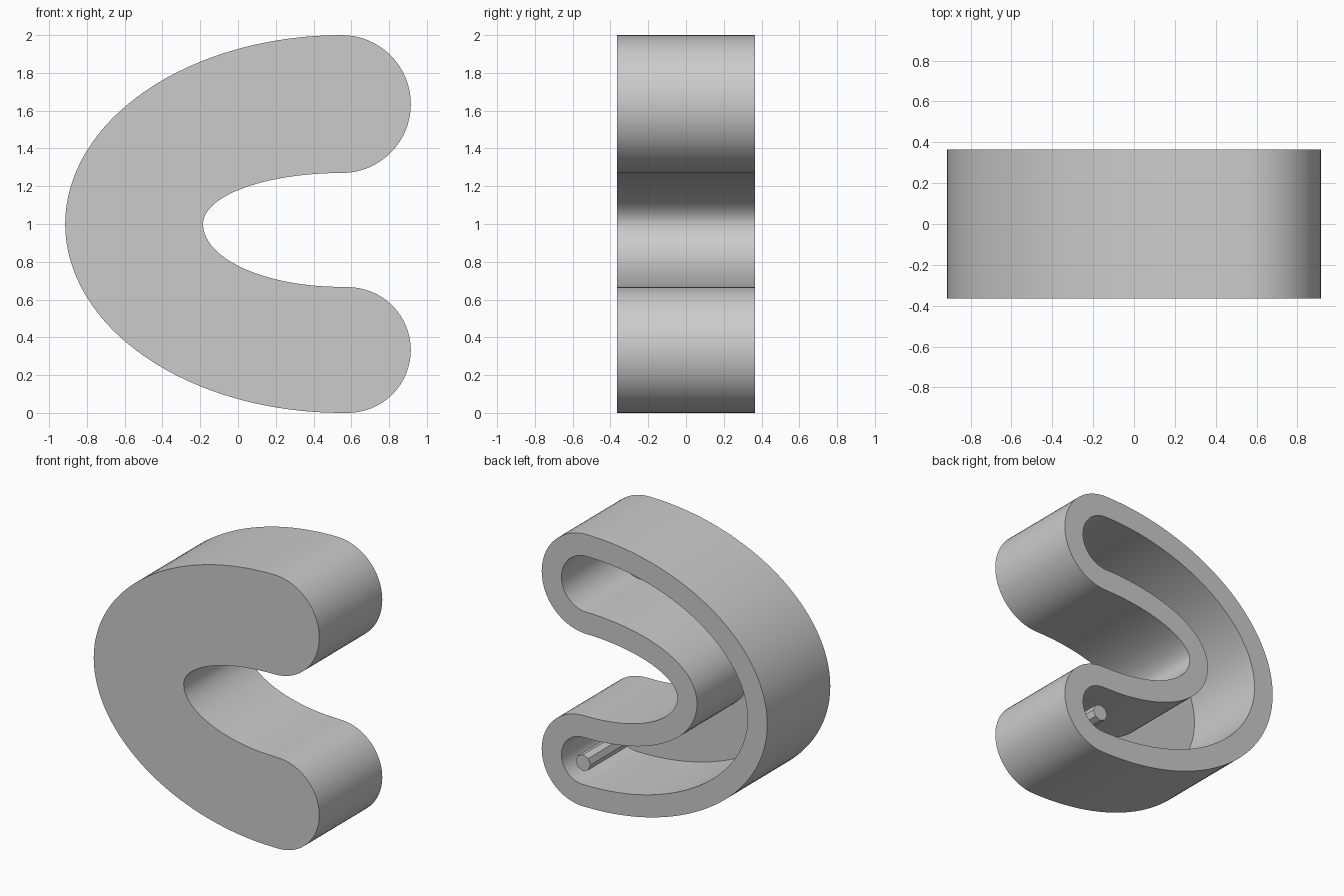
import bpy, bmesh, math
from mathutils import Matrix, Vector

cube = bpy.data.objects.get("Cube")
if cube:
    bpy.data.objects.remove(cube, do_unlink=True)

FRONT, BACK = -0.365, 0.365
WALL, FLOOR = 0.16, 0.10

grey = bpy.data.materials.new("plain grey")
grey.use_nodes = True
grey.diffuse_color = (0.6, 0.6, 0.6, 1)
grey.node_tree.nodes["Principled BSDF"].inputs["Base Color"].default_value = (0.6, 0.6, 0.6, 1)


def arc(cx, cz, rx, rz, start, end, steps):
    """Points along an elliptical arc, in the x-z plane."""
    angles = [math.radians(start + (end - start) * i / steps) for i in range(steps + 1)]
    return [Vector((cx + rx * math.cos(a), cz + rz * math.sin(a))) for a in angles]


def inset(points, distance):
    """Offset a counter-clockwise outline inwards."""
    result = []
    for i, p in enumerate(points):
        before = (p - points[i - 1]).normalized()
        after = (points[(i + 1) % len(points)] - p).normalized()
        t = (before + after).normalized()
        result.append(p + Vector((-t.y, t.x)) * distance)
    return result


def add_object(name, bm):
    bmesh.ops.recalc_face_normals(bm, faces=bm.faces)
    mesh = bpy.data.meshes.new(name)
    bm.to_mesh(mesh)
    bm.free()
    mesh.materials.append(grey)
    obj = bpy.data.objects.new(name, mesh)
    bpy.context.collection.objects.link(obj)
    return obj


# Outline of the open curved body: outer sweep, lower tip, inner sweep, upper tip
path = arc(0.55, 1.0, 1.465, 1.0, 90, 270, 64)
path += arc(0.58, 0.333, 0.335, 0.333, -90, 90, 32)
path += arc(0.55, 1.0, 0.735, 0.333, 270, 180, 28)
path += arc(0.55, 1.0, 0.735, 0.27, 180, 90, 28)
path += arc(0.55, 1.635, 0.365, 0.365, -90, 90, 32)
outline = []
for p in path:
    if not outline or (p - outline[-1]).length > 0.001:
        outline.append(p)
if (outline[0] - outline[-1]).length < 0.001:
    outline.pop()
hollow = inset(outline, WALL)

# Shell: front face, outer wall, back rim, inner wall and floor
bm = bmesh.new()
rings = []
for points, y in ((outline, FRONT), (outline, BACK), (hollow, BACK), (hollow, FRONT + FLOOR)):
    rings.append([bm.verts.new((p.x, y, p.y)) for p in points])
count = len(outline)
for a, b in zip(rings, rings[1:]):
    for i in range(count):
        j = (i + 1) % count
        bm.faces.new((a[i], a[j], b[j], b[i]))
bm.faces.new(rings[0])
bm.faces.new(rings[-1])
shell = add_object("hollow_shell", bm)

# Peg standing on the floor inside the lower tip
bm = bmesh.new()
peg_end = BACK - 0.015
length = peg_end - FRONT - FLOOR / 2
bmesh.ops.create_cone(bm, cap_ends=True, segments=8, radius1=0.06, radius2=0.06, depth=length)
bmesh.ops.rotate(bm, verts=bm.verts, cent=(0, 0, 0), matrix=Matrix.Rotation(math.pi / 2, 3, 'X'))
bmesh.ops.translate(bm, verts=bm.verts, vec=(0.59, peg_end - length / 2, 0.31))
add_object("inner_peg", bm)

# Smooth curved walls, crisp edges
bpy.ops.object.select_all(action='DESELECT')
shell.select_set(True)
bpy.context.view_layer.objects.active = shell
bpy.ops.object.shade_smooth_by_angle(angle=math.radians(30))
